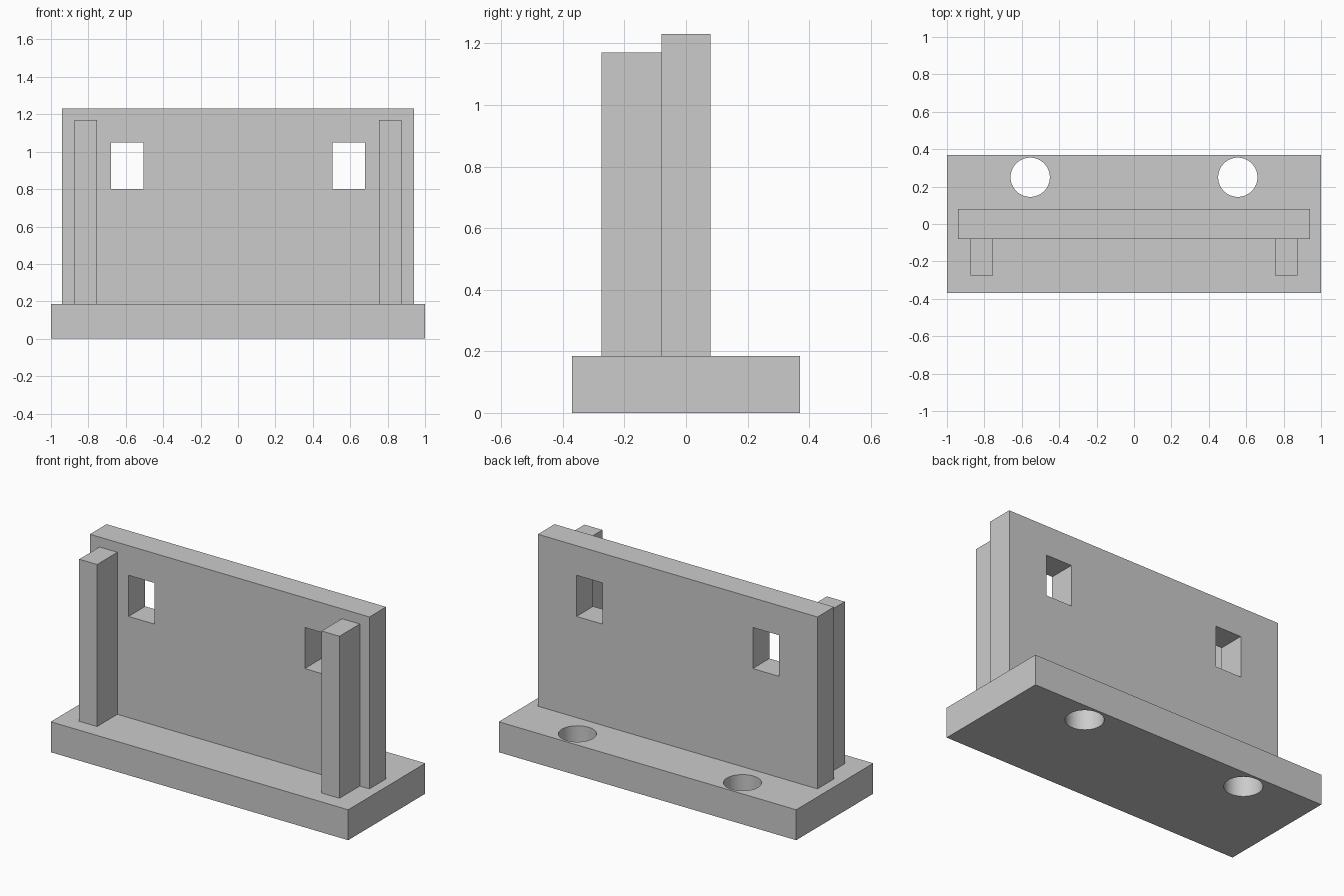
import bpy
import math

if "Cube" in bpy.data.objects:
    bpy.data.objects.remove(bpy.data.objects["Cube"], do_unlink=True)

grey = bpy.data.materials.new("light grey")
grey.use_nodes = True
colour = (0.6, 0.6, 0.6, 1)
grey.diffuse_color = colour
grey.node_tree.nodes["Principled BSDF"].inputs["Base Color"].default_value = colour


def finish(name):
    obj = bpy.context.object
    obj.name = obj.data.name = name
    obj.data.materials.append(grey)
    return obj


def box(name, low, high):
    """Box between two opposite corners."""
    bpy.ops.mesh.primitive_cube_add(size=1, location=[(a + b) / 2 for a, b in zip(low, high)])
    bpy.context.object.scale = [b - a for a, b in zip(low, high)]
    bpy.ops.object.transform_apply(location=False, rotation=False, scale=True)
    return finish(name)


def cut(target, cutter):
    """Subtract the cutter from the target and discard it."""
    cutter.hide_render = True
    mod = target.modifiers.new("opening", "BOOLEAN")
    mod.operation = "DIFFERENCE"
    mod.solver = "EXACT"
    mod.object = cutter
    bpy.ops.object.select_all(action="DESELECT")
    target.select_set(True)
    bpy.context.view_layer.objects.active = target
    bpy.ops.object.modifier_apply(modifier=mod.name)
    bpy.data.objects.remove(cutter, do_unlink=True)


base_top = 0.185
base = box("base_plate", (-1, -0.37, 0), (1, 0.37, base_top))
wall = box("back_wall", (-0.94, -0.08, base_top), (0.94, 0.08, 1.23))

for side, label in ((1, "left"), (-1, "right")):
    # Front post against the wall
    x0, x1 = sorted((side * 0.755, side * 0.875))
    box(label + "_post", (x0, -0.275, base_top), (x1, -0.08, 1.17))

    # Rectangular window through the wall
    x0, x1 = sorted((side * 0.505, side * 0.68))
    cut(wall, box("window_cutter", (x0, -0.3, 0.8), (x1, 0.3, 1.05)))

    # Round screw hole through the base, behind the wall
    bpy.ops.mesh.primitive_cylinder_add(vertices=64, radius=0.105, depth=1,
                                        location=(side * 0.555, 0.25, 0.1))
    cut(base, finish("hole_cutter"))

# Smooth hole walls, crisp edges elsewhere
bpy.ops.object.select_all(action="DESELECT")
base.select_set(True)
bpy.context.view_layer.objects.active = base
bpy.ops.object.shade_smooth_by_angle(angle=math.radians(30))
